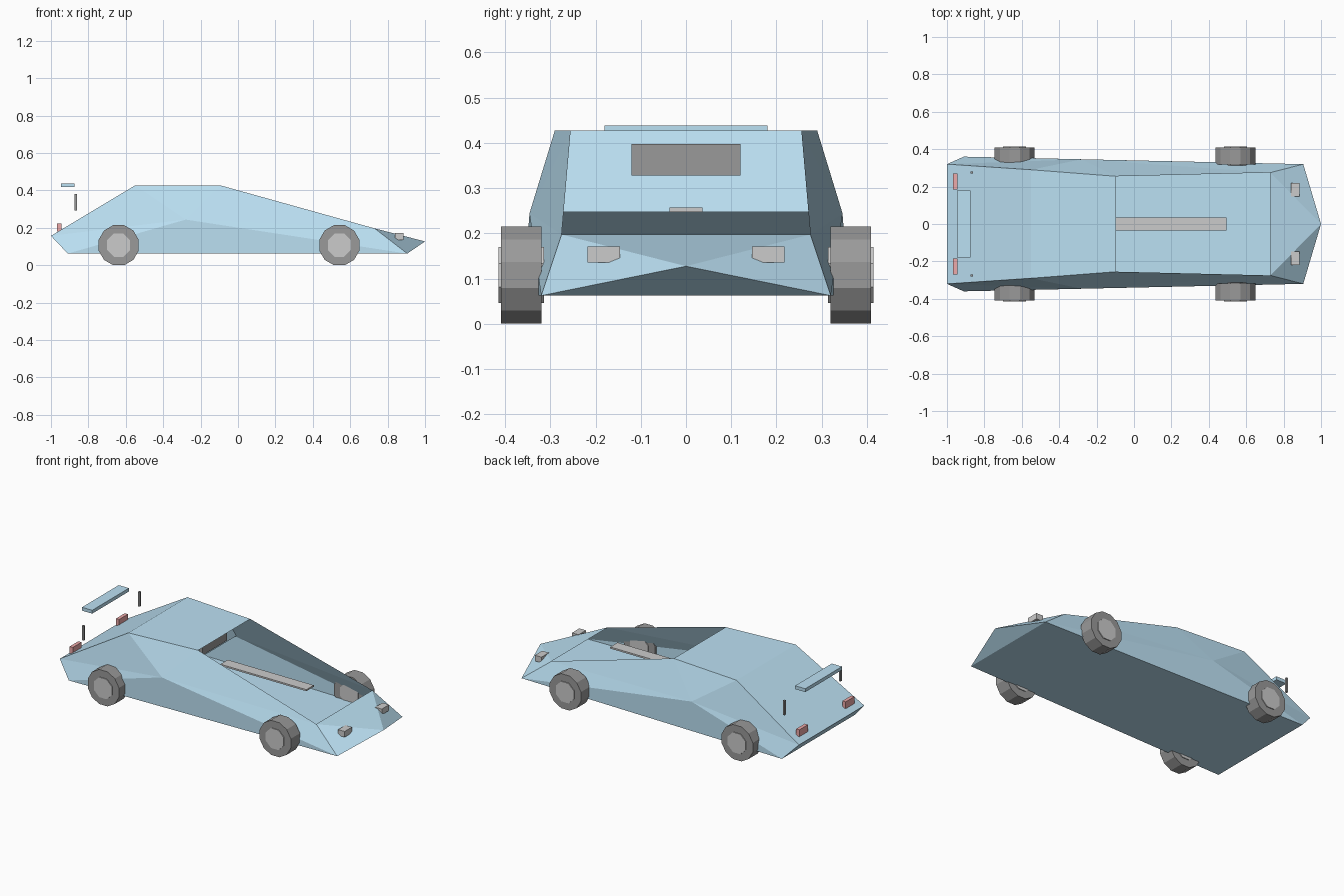
import bpy, bmesh, math
from mathutils import Matrix

if "Cube" in bpy.data.objects:
    bpy.data.objects.remove(bpy.data.objects["Cube"])


def material(name, color):
    m = bpy.data.materials.new(name)
    m.diffuse_color = (*color, 1)
    m.use_nodes = True
    m.node_tree.nodes["Principled BSDF"].inputs["Base Color"].default_value = m.diffuse_color
    return m


BLUE = material("blue_paint", (0.50, 0.75, 0.90))
DARK = material("dark_rubber", (0.32, 0.32, 0.32))
HUB = material("hub_grey", (0.52, 0.52, 0.52))
RED = material("red_lens", (0.85, 0.40, 0.40))


def finish(name, bm, mat=None):
    bmesh.ops.recalc_face_normals(bm, faces=bm.faces[:])
    me = bpy.data.meshes.new(name)
    bm.to_mesh(me)
    bm.free()
    if mat:
        me.materials.append(mat)
    ob = bpy.data.objects.new(name, me)
    bpy.context.collection.objects.link(ob)
    return ob


def box(name, lo, hi, mat=None):
    bm = bmesh.new()
    size = [b - a for a, b in zip(lo, hi)]
    mid = [(a + b) / 2 for a, b in zip(lo, hi)]
    bmesh.ops.create_cube(bm, size=1, matrix=Matrix.Translation(mid) @ Matrix.Diagonal((*size, 1)))
    return finish(name, bm, mat)


def disc(name, x, y, z, radius, width, sides, mat):
    bm = bmesh.new()
    turn = Matrix.Rotation(math.pi / 2, 4, 'X') @ Matrix.Rotation(math.pi / sides, 4, 'Z')
    bmesh.ops.create_cone(bm, cap_ends=True, segments=sides, radius1=radius, radius2=radius,
                          depth=width, matrix=Matrix.Translation((x, y, z)) @ turn)
    return finish(name, bm, mat)


# Body shell: outline of one side, bulging to a belt point, mirrored; windscreen left open
outline = [(-1, 0.32, 0.16), (-0.91, 0.36, 0.065), (0.905, 0.32, 0.065),
           (0.73, 0.275, 0.20), (-0.095, 0.255, 0.43), (-0.55, 0.29, 0.43)]
belt = (-0.28, 0.346, 0.247)
bm = bmesh.new()
nose = bm.verts.new((1, 0, 0.13))
rims = []
for s in (1, -1):
    rim = [bm.verts.new((x, s * y, z)) for x, y, z in outline]
    hub = bm.verts.new((belt[0], s * belt[1], belt[2]))
    for i in range(6):
        if i == 2:
            bm.faces.new((rim[2], nose, rim[3]))
        bm.faces.new((rim[i], rim[(i + 1) % 6], hub))
    rims.append(rim)
a, b = rims
for i, j in ((0, 1), (1, 2), (4, 5), (5, 0)):      # tail, floor, roof, rear slope
    bm.faces.new((a[i], a[j], b[j], b[i]))
bm.faces.new((a[2], b[2], nose))                   # chin
bm.faces.new((a[3], b[3], nose))                   # hood
finish("body_shell", bm, BLUE)

# Cabin bulkhead behind the open windscreen
bm = bmesh.new()
bm.faces.new([bm.verts.new(p) for p in ((-0.25, -0.34, 0.25), (-0.25, 0.34, 0.25),
                                        (-0.30, 0.27, 0.43), (-0.30, -0.27, 0.43))])
finish("cabin_bulkhead", bm, BLUE)

# Cabin fittings
box("rear_panel", (-0.18, -0.12, 0.33), (-0.16, 0.12, 0.40), DARK)
box("centre_bar", (-0.095, -0.036, 0.25), (0.495, 0.036, 0.26))

# Rear wing
box("rear_wing", (-0.945, -0.18, 0.42), (-0.875, 0.18, 0.441), BLUE)

# Parts on both sides
for s, side in ((1, "left"), (-1, "right")):
    def pair(name, x0, x1, y0, y1, z0, z1, mat=None):
        ys = sorted((s * y0, s * y1))
        box(f"{name}_{side}", (x0, ys[0], z0), (x1, ys[1], z1), mat)

    pair("headlight", 0.84, 0.885, 0.146, 0.218, 0.138, 0.174)
    pair("tail_light", -0.967, -0.945, 0.185, 0.27, 0.183, 0.226, RED)
    pair("wing_post", -0.874, -0.862, 0.269, 0.281, 0.295, 0.385, DARK)
    for x, end in ((0.542, "front"), (-0.638, "rear")):
        disc(f"{end}_tyre_{side}", x, s * 0.364, 0.11, 0.111, 0.09, 12, DARK)
        disc(f"{end}_hub_{side}", x, s * 0.364, 0.11, 0.067, 0.1, 8, HUB)

# Rest the tyres exactly on the ground
low = min(v.co.z for o in bpy.data.objects for v in o.data.vertices)
for o in bpy.data.objects:
    o.location.z -= low
